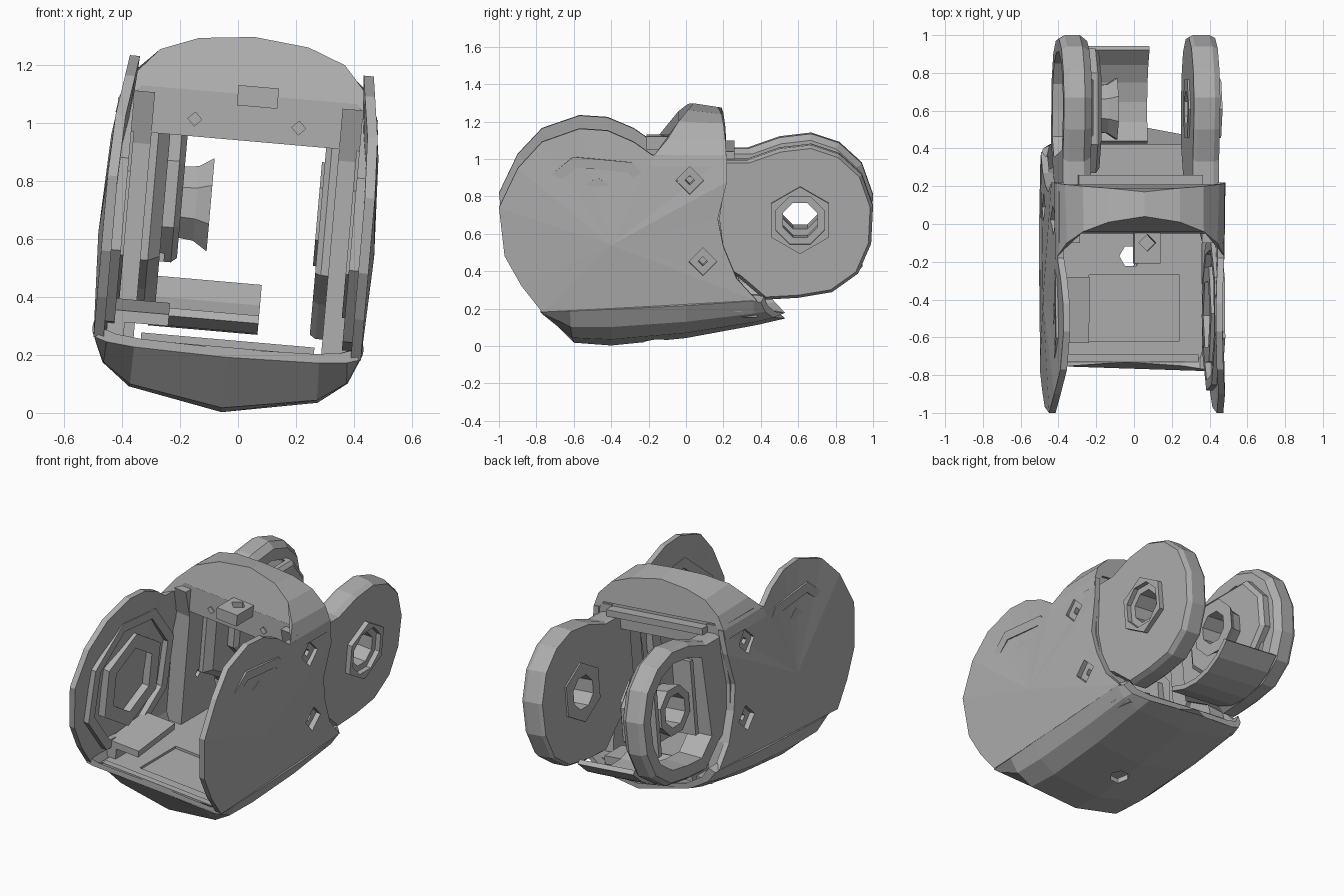
import bpy, bmesh, math
from mathutils import Matrix, Vector

if "Cube" in bpy.data.objects:
    bpy.data.objects.remove(bpy.data.objects["Cube"])

grey = bpy.data.materials.new("plain_grey")
grey.use_nodes = True
grey.diffuse_color = (0.43, 0.43, 0.43, 1)
grey.node_tree.nodes["Principled BSDF"].inputs["Base Color"].default_value = (0.43, 0.43, 0.43, 1)

parts = []
HUB = (0.61, 0.71)     # rear pivot, as (y, z)
FRONT = (-0.48, 0.65)  # front pivot


def finish(name, bm):
    bmesh.ops.recalc_face_normals(bm, faces=bm.faces)
    mesh = bpy.data.meshes.new(name)
    bm.to_mesh(mesh)
    bm.free()
    mesh.materials.append(grey)
    ob = bpy.data.objects.new(name, mesh)
    bpy.context.collection.objects.link(ob)
    parts.append(ob)
    return ob


def loft(name, rings):
    """Skin closed rings of 3D points and cap both ends."""
    bm = bmesh.new()
    rows = [[bm.verts.new(p) for p in ring] for ring in rings]
    n = len(rows[0])
    for a, b in zip(rows, rows[1:]):
        for i in range(n):
            j = (i + 1) % n
            bm.faces.new((a[i], a[j], b[j], b[i]))
    bm.faces.new(rows[0])
    bm.faces.new(rows[-1])
    return finish(name, bm)


def prism(name, profile, steps, centre=HUB):
    """Side profile (y, z) stacked along x; each step is (x, scale)."""
    cy, cz = centre
    return loft(name, [[(x, cy + (y - cy) * s, cz + (z - cz) * s) for y, z in profile]
                       for x, s in steps])


def ngon(centre, r, n, turn=0.0):
    return [(centre[0] + r * math.cos(2 * math.pi * i / n + turn),
             centre[1] + r * math.sin(2 * math.pi * i / n + turn)) for i in range(n)]


def box(name, x0, x1, y0, y1, z0, z1):
    return prism(name, [(y0, z0), (y1, z0), (y1, z1), (y0, z1)], [(x0, 1), (x1, 1)])


def cut(ob, cutter):
    mod = ob.modifiers.new("cut", "BOOLEAN")
    mod.operation, mod.object, mod.solver = "DIFFERENCE", cutter, "EXACT"
    bpy.context.view_layer.objects.active = ob
    bpy.ops.object.modifier_apply(modifier=mod.name)
    parts.remove(cutter)
    bpy.data.objects.remove(cutter)


def bore(ob, centre, r, n, x0, x1, turn=0.0):
    cut(ob, prism("cutter", ngon(centre, r, n, turn), [(x0, 1), (x1, 1)]))


# Side plates: gently domed outside, thinning in at the top
plate_profile = [(-.18, 1.06), (-.28, 1.13), (-.42, 1.19), (-.57, 1.2), (-.77, 1.13), (-.9, .99),
                 (-1, .78), (-.97, .52), (-.88, .36), (-.77, .22), (.38, .28), (.27, .4),
                 (.2, .57), (.17, .72), (.22, .92), (.22, 1.06)]


def side_plate(name, s):
    bm = bmesh.new()
    outer, inner = [], []
    for y, z in plate_profile:
        x = 0.463 - 0.15 * max(0, z - 0.93)
        outer.append(bm.verts.new((s * x, y, z)))
        inner.append(bm.verts.new((s * (x - 0.035), y, z)))
    mid_out = bm.verts.new((s * 0.478, -0.4, 0.58))
    mid_in = bm.verts.new((s * 0.43, -0.4, 0.58))
    n = len(outer)
    for i in range(n):
        j = (i + 1) % n
        bm.faces.new((outer[i], outer[j], mid_out))
        bm.faces.new((inner[j], inner[i], mid_in))
        bm.faces.new((outer[j], outer[i], inner[i], inner[j]))
    return finish(name, bm)


wall_profile = [(-.04, .2), (.3, .22), (.27, .4), (.2, .57), (.18, .72), (.21, .92), (.21, 1.08),
                (-.1, 1.08), (-.04, .9)]
for side, s in (("left", 1), ("right", -1)):
    plate = side_plate(side + "_side_plate", s)
    # thick inner wall next to the opening
    wall = prism(side + "_inner_wall", wall_profile, [(s * 0.325, 1), (s * 0.435, 1)])
    # screw windows with small holes behind
    for spot in ((0.02, 0.925), (0.09, 0.49)):
        bore(plate, spot, 0.075, 4, s * 0.38, s * 0.6)
        bore(wall, spot, 0.025, 4, s * 0.3, s * 0.6)
    # stepped liner around the front pivot
    liner = prism(side + "_liner", ngon(FRONT, 0.42, 8, 0.3), [(s * 0.395, 1), (s * 0.45, 1)])
    bore(liner, FRONT, 0.36, 8, s * 0.3, s * 0.5, 0.3)
    ring = prism(side + "_hex_ring", ngon(FRONT, 0.29, 6, 0.5), [(s * 0.385, 1), (s * 0.45, 1)])
    bore(ring, FRONT, 0.2, 6, s * 0.3, s * 0.5, 0.5)

# Curved belly: sections as (side y, centre y, width, side z, centre z)
sections = [(-.78, -.73, .458, .22, .19), (-.62, -.6, .463, .225, .015), (-.4, -.4, .467, .235, 0),
            (0, 0, .47, .255, .04), (.36, .38, .465, .28, .11), (.4, .53, .45, .27, .145)]
rings = []
for side_y, mid_y, w, side_z, mid_z in sections:
    drop = side_z - mid_z
    half = [(w, side_z), (w * .91, mid_z + drop * .58), (w * .7, mid_z + drop * .26), (0, mid_z)]
    under = half + [(-x, z) for x, z in reversed(half[:-1])]
    over = [(x * .93, z + .03) for x, z in reversed(under)]
    rings.append([(x, mid_y + (side_y - mid_y) * (x / w) ** 2, z) for x, z in under + over])
belly = loft("belly_shell", rings)

# Floor with recess and lips
floor = box("floor", -0.4, 0.4, -0.71, 0.38, 0.185, 0.215)
cut(floor, box("cutter", -0.2, 0.28, -0.62, -0.27, 0.2, 0.3))
for ob in (belly, floor):
    cut(ob, loft("cutter", [[(x, y, z) for x, y in ngon((.02, -.17), 0.06, 6)]
                            for z in (-.2, .4)]))
box("front_lip", -0.38, 0.38, -0.73, -0.69, 0.19, 0.225)
box("rear_lip", -0.3, 0.3, 0.25, 0.42, 0.2, 0.25)
prism("inner_ledge", [(-.63, .28), (-.28, .32), (-.28, .36), (-.63, .32)],
      [(-0.42, 1), (-0.21, 1)])
box("ledge_foot", -0.42, -0.36, -0.63, -0.28, 0.2, 0.31)

# Arched hood across the top, closed by a sloping front panel
front_half = [(.45, -.19, 1.0), (.443, -.17, 1.06), (.4, -.1, 1.14), (.32, -.04, 1.23),
              (.19, .01, 1.28), (0, .04, 1.3)]
back_half = [(.455, .215, 1.0), (.445, .215, 1.06), (.41, .21, 1.14), (.32, .2, 1.22),
             (.19, .19, 1.26), (0, .17, 1.28)]


def arch(half, sill_y):
    mirrored = [(-x, y, z) for x, y, z in reversed(half[:-1])]
    return half + mirrored + [(-.38, sill_y, 1.09), (.38, sill_y, 1.09)]


loft("hood", [arch(front_half, -0.05), arch(back_half, 0.21)])

# Cross bar with peg holes and a centre clip
bar = box("cross_bar", -0.4, 0.4, -0.05, 0.2, 0.94, 1.1)
for x in (-0.18, 0.18):
    cut(bar, loft("cutter", [[(px, y, pz) for px, pz in ngon((x, 1.0), 0.024, 4)]
                             for y in (-.2, -.02)]))
clip = box("clip", -0.04, 0.1, -0.21, 0.0, 1.06, 1.13)
cut(clip, loft("cutter", [[(x, y, z) for x, y in ngon((.03, -.1), 0.045, 4)] for z in (1, 1.3)]))
box("rear_top_lip", -0.33, 0.33, 0.18, 0.26, 1.03, 1.07)

# Rear arms
arm = [(.1, 1.03), (.33, 1.03), (.5, 1.09), (.67, 1.11), (.82, 1.06), (.94, .95), (1, .78),
       (.99, .58), (.92, .42), (.78, .32), (.6, .29), (.42, .28), (.28, .4), (.1, .5)]

left_arm = prism("left_rear_arm", arm, [(0.28, .97), (0.3, 1), (0.39, 1), (0.42, 0.96)])
left_hub = prism("left_hub", ngon(HUB, 0.18, 6, math.pi / 6), [(0.27, 1), (0.45, 1)])
for ob in (left_arm, left_hub):
    bore(ob, HUB, 0.1, 8, 0.2, 0.6, math.pi / 8)
bore(left_hub, HUB, 0.14, 8, 0.42, 0.6, math.pi / 8)

# Right arm is an open cup with a chamfered rim, a raised inner block and a flared boss
right_arm = prism("right_rear_arm", arm, [(-0.41, 0.95), (-0.38, 1), (-0.3, 1), (-0.26, 0.92)])
inner_block = prism("right_inner_block", [(.27, .62), (.4, .5), (.82, .5), (.93, .62), (.93, .82),
                                          (.8, .97), (.42, .97), (.27, .85)],
                    [(-0.3, 1), (-0.22, 1), (-0.2, 0.92)])
for ob in (right_arm, inner_block):
    cut(ob, prism("cutter", arm[1:-1], [(-0.5, 0.8), (-0.245, 0.74)]))
boss = prism("right_boss", ngon(HUB, 0.175, 8, math.pi / 8),
             [(-0.36, 0.85), (-0.22, 0.75), (-0.15, 0.8), (-0.1, 1)])
for ob in (right_arm, inner_block, boss):
    bore(ob, HUB, 0.1, 8, -0.6, 0.0, math.pi / 8)
for y in (0.42, 0.78):
    box("cup_rib", -0.37, -0.24, y, y + 0.03, 0.5, 0.95)

# Curved cable guard under the pivot
arc = [math.radians(a) for a in range(245, 321, 15)]
guard = [(HUB[0] + r * math.cos(a), HUB[1] + r * math.sin(a))
         for r, angles in ((0.435, arc), (0.405, arc[::-1])) for a in angles]
prism("cable_guard", guard, [(-0.28, 1), (0.1, 1)])

# Lean the whole assembly slightly to one side
pivot = Vector((0, 0, 0.65))
lean = Matrix.Translation(pivot) @ Matrix.Rotation(math.radians(5), 4, "Y") @ Matrix.Translation(-pivot)
for ob in parts:
    ob.data.transform(lean)
